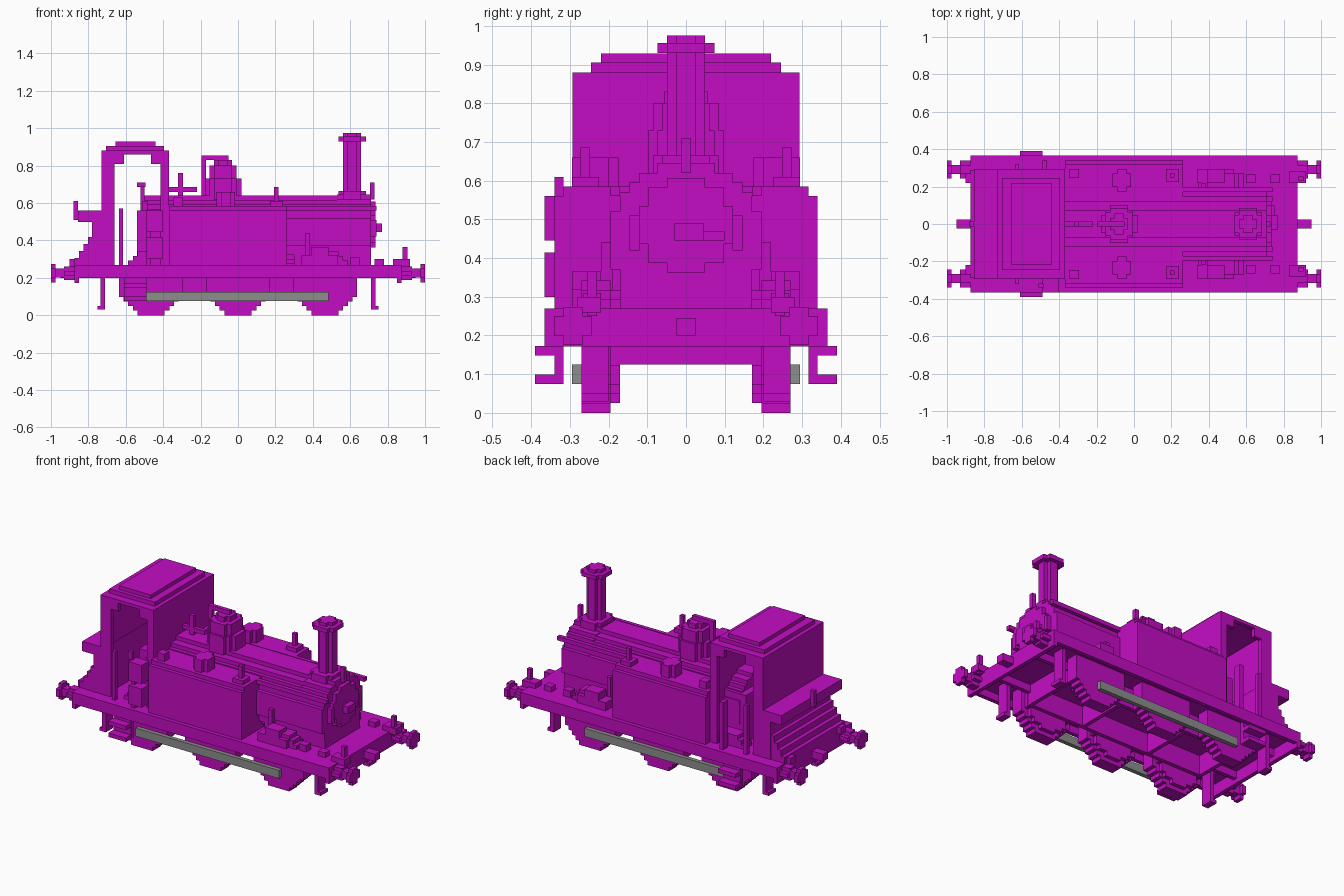
import bpy, bmesh, math

cube = bpy.data.objects.get("Cube")
if cube:
    bpy.data.objects.remove(cube)

V = 0.0244  # size of one building block


def material(name, rgb):
    m = bpy.data.materials.new(name)
    m.use_nodes = True
    m.diffuse_color = (*rgb, 1)
    m.node_tree.nodes["Principled BSDF"].inputs["Base Color"].default_value = (*rgb, 1)
    return m


MAGENTA = material("magenta", (0.55, 0.004, 0.55))
GREY = material("rod grey", (0.27, 0.27, 0.27))


def finish(name, bm, mat):
    bmesh.ops.recalc_face_normals(bm, faces=bm.faces)
    me = bpy.data.meshes.new(name)
    bm.to_mesh(me)
    bm.free()
    me.materials.append(mat)
    ob = bpy.data.objects.new(name, me)
    bpy.context.collection.objects.link(ob)
    return ob


def box(name, x, y, z, mat=MAGENTA):
    bm = bmesh.new()
    bmesh.ops.create_cube(bm, size=1)
    for v in bm.verts:
        for i, (a, b) in enumerate((x, y, z)):
            v.co[i] = a if v.co[i] < 0 else b
    return finish(name, bm, mat)


def pair(name, x, y, z, mat=MAGENTA):
    """Same box on the left and right sides of the engine."""
    box(name + "_left", x, y, z, mat)
    box(name + "_right", x, (-y[1], -y[0]), z, mat)


def ends(name, x, y, z):
    """Paired boxes repeated at the front and the rear."""
    pair("front_" + name, x, y, z)
    pair("rear_" + name, (-x[1], -x[0]), y, z)


def disc(name, axis, centre, r, span):
    """Round part with a stepped outline, extruded along an axis."""
    n = max(2, round(2 * r / V))
    h = 2 * r / n
    side = []
    for k in range(n):
        lo = -r + k * h
        w = max(V, round(math.sqrt(r * r - (lo + h / 2) ** 2) / V) * V)
        if side and abs(side[-1][0] - w) < 1e-6:
            side[-1] = (w, lo + h)
        else:
            side += [(w, lo), (w, lo + h)]
    outline = side + [(-w, t) for w, t in reversed(side)]
    place = {"x": lambda a, b, s: (s, a, b),
             "y": lambda a, b, s: (a, s, b),
             "z": lambda a, b, s: (a, b, s)}[axis]
    bm = bmesh.new()
    face = bm.faces.new([bm.verts.new(place(centre[0] + a, centre[1] + b, span[0]))
                         for a, b in outline])
    out = bmesh.ops.extrude_face_region(bm, geom=[face])
    shift = place(0, 0, span[1] - span[0])
    bmesh.ops.translate(bm, vec=shift, verts=[g for g in out["geom"] if isinstance(g, bmesh.types.BMVert)])
    return finish(name, bm, MAGENTA)


# Footplate, side valances and buffer beams
box("footplate", (-.875, .875), (-.365, .365), (.245, .27))
pair("valance", (-.85, .85), (.34, .365), (.2, .245))
for s, end in ((1, "front"), (-1, "rear")):
    box(end + "_beam", sorted((s * .85, s * .875)), (-.365, .365), (.172, .245))
    box(end + "_coupling", sorted((s * .875, s * .95)), (-V, V), (.2, .245))

# Inner frames and cross members
pair("frame", (-.61, .61), (.146, .17), (.125, .245))
pair("frame_extension", (-.85, .85), (.146, .17), (.2, .245))
for i, x in enumerate((-.6, -.23, .23, .6)):
    box(f"cross_member_{i}", (x - .012, x + .012), (-.146, .146), (.125, .245))

# Wheels and coupling rods
for sy, side in ((1, "left"), (-1, "right")):
    for x, pos in ((-.465, "rear"), (0, "middle"), (.465, "front")):
        disc(f"{pos}_wheel_{side}", "y", (x, .171), .171, sorted((sy * .195, sy * .27)))
        disc(f"{pos}_wheel_hub_{side}", "y", (x, .171), .146, sorted((sy * .17, sy * .195)))
    # Buffers
    for sx, end in ((1, "front"), (-1, "rear")):
        c = (sy * .292, .225)
        disc(f"{end}_buffer_stock_{side}", "x", c, .037, sorted((sx * .875, sx * .93)))
        disc(f"{end}_buffer_rod_{side}", "x", c, .024, sorted((sx * .93, sx * .975)))
        disc(f"{end}_buffer_head_{side}", "x", c, .049, sorted((sx * .975, sx)))
pair("coupling_rod", (-.49, .485), (.27, .295), (.075, .125), GREY)
ends("guard_iron", (.71, .735), (.2, .27), (.03, .245))
ends("guard_iron_foot", (.735, .752), (.2, .27), (.03, .05))
pair("front_lamp_iron", (.88, .905), (.23, .255), (.25, .365))
pair("front_lamp_bracket", (.83, .92), (.22, .28), (.26, .3))

# Cab steps
pair("step_back", (-.61, -.49), (.317, .34), (.075, .245))
for z in (.075, .148):
    pair("step_tread", (-.61, -.49), (.34, .39), (z, z + V))

# Boiler, smokebox and door
disc("boiler", "x", (0, .445), .195, (-.5, .55))
disc("smokebox", "x", (0, .445), .2, (.53, .71))
disc("smokebox_door", "x", (0, .485), .122, (.71, .735))
box("smokebox_saddle", (.3, .71), (-.17, .17), (.27, .37))
box("door_handle", (.735, .77), (-.03, .045), (.445, .49))
box("door_lever", (.735, .75), (.045, .1), (.445, .468))
pair("door_hinge", (.71, .74), (.12, .146), (.42, .51))
box("top_lamp_iron", (.705, .73), (-V / 2, V / 2), (.62, .71))
pair("boiler_handrail", (.26, .74), (.17, .195), (.56, .585))

# Chimney
disc("chimney_base", "z", (.61, 0), .085, (.62, .665))
disc("chimney", "z", (.61, 0), .049, (.66, .975))
disc("chimney_cap", "z", (.61, 0), .073, (.93, .955))

# Dome, valve pipe and whistle
disc("dome_base", "z", (-.08, 0), .098, (.62, .73))
disc("dome", "z", (-.08, 0), .085, (.73, .8))
disc("dome_top", "z", (-.08, 0), .055, (.8, .83))
box("valve_pipe", (-.195, -.17), (-V / 2, V / 2), (.63, .855))
box("valve_arm", (-.195, -.05), (-V / 2, V / 2), (.83, .855))
box("whistle_pipe", (-.37, -.22), (-V / 2, V / 2), (.66, .685))
box("whistle", (-.32, -.295), (-V / 2, V / 2), (.63, .76))

# Side tanks with rounded top edges and fittings
pair("tank", (-.37, .262), (.1, .34), (.27, .56))
pair("tank_top", (-.37, .262), (.1, .317), (.56, .585))
for sy, side in ((1, "left"), (-1, "right")):
    disc(f"tank_filler_{side}", "z", (-.065, sy * .235), .06, (.585, .66))
pair("tank_vent", (.17, .24), (.225, .295), (.585, .61))
pair("tank_vent_post", (.193, .217), (.248, .272), (.61, .685))
pair("tank_lifting_eye", (-.345, -.295), (.246, .295), (.585, .63))

# Footplate fittings
pair("sandbox", (.34, .535), (.22, .295), (.27, .32))
pair("sandbox_lid", (.39, .485), (.22, .295), (.32, .365))
pair("sandbox_pipe", (.36, .385), (.19, .22), (.27, .44))
pair("oil_pot", (.6, .65), (.22, .265), (.27, .31))
pair("front_oil_pot", (.73, .78), (.22, .265), (.27, .3))

# Cab walls with an arched doorway on each side
box("cab_front_wall", (-.395, -.37), (-.293, .293), (.27, .88))
box("cab_rear_wall", (-.73, -.705), (-.293, .293), (.27, .88))
pair("cab_rear_pillar", (-.73, -.66), (.268, .293), (.27, .88))
pair("cab_front_pillar", (-.415, -.37), (.268, .293), (.27, .88))
pair("door_lintel", (-.66, -.415), (.268, .293), (.86, .88))
pair("door_arch_rear", (-.66, -.61), (.268, .293), (.81, .86))
pair("door_arch_front", (-.465, -.415), (.268, .293), (.81, .86))
box("cab_roof", (-.73, -.37), (-.293, .293), (.865, .88))
box("cab_roof_middle", (-.705, -.395), (-.245, .245), (.88, .905))
box("cab_roof_top", (-.655, -.44), (-.22, .22), (.905, .928))

# Cab inside and handrails by the doorway
box("backhead", (-.54, -.39), (-.19, .19), (.27, .56))
box("regulator_post", (-.52, -.5), (-V / 2, V / 2), (.56, .71))
box("regulator_handle", (-.54, -.495), (-V, V), (.685, .71))
pair("door_rail_rear", (-.637, -.615), (.293, .317), (.27, .57))
pair("door_rail_front", (-.49, -.465), (.293, .34), (.27, .56))
box("reverser_lower", (-.49, -.4), (-.365, -.293), (.3, .415))
box("reverser_upper", (-.49, -.4), (-.365, -.293), (.445, .56))
box("reverser_grip", (-.51, -.485), (-.34, -.317), (.56, .61))

# Coal bunker and sloped rear box
box("bunker", (-.78, -.7), (-.293, .293), (.27, .56))
box("bunker_ledge", (-.855, -.73), (-.293, .293), (.5, .56))
box("rear_lamp_iron", (-.88, -.855), (-V / 2, V / 2), (.51, .61))
for i in range(4):
    box(f"rear_box_step_{i}", (-.875 + i * V, -.77), (-.29, .29), (.27 + i * .037, .307 + i * .037))
pair("rear_lamp_bracket", (-.9, -.82), (.22, .27), (.26, .3))
